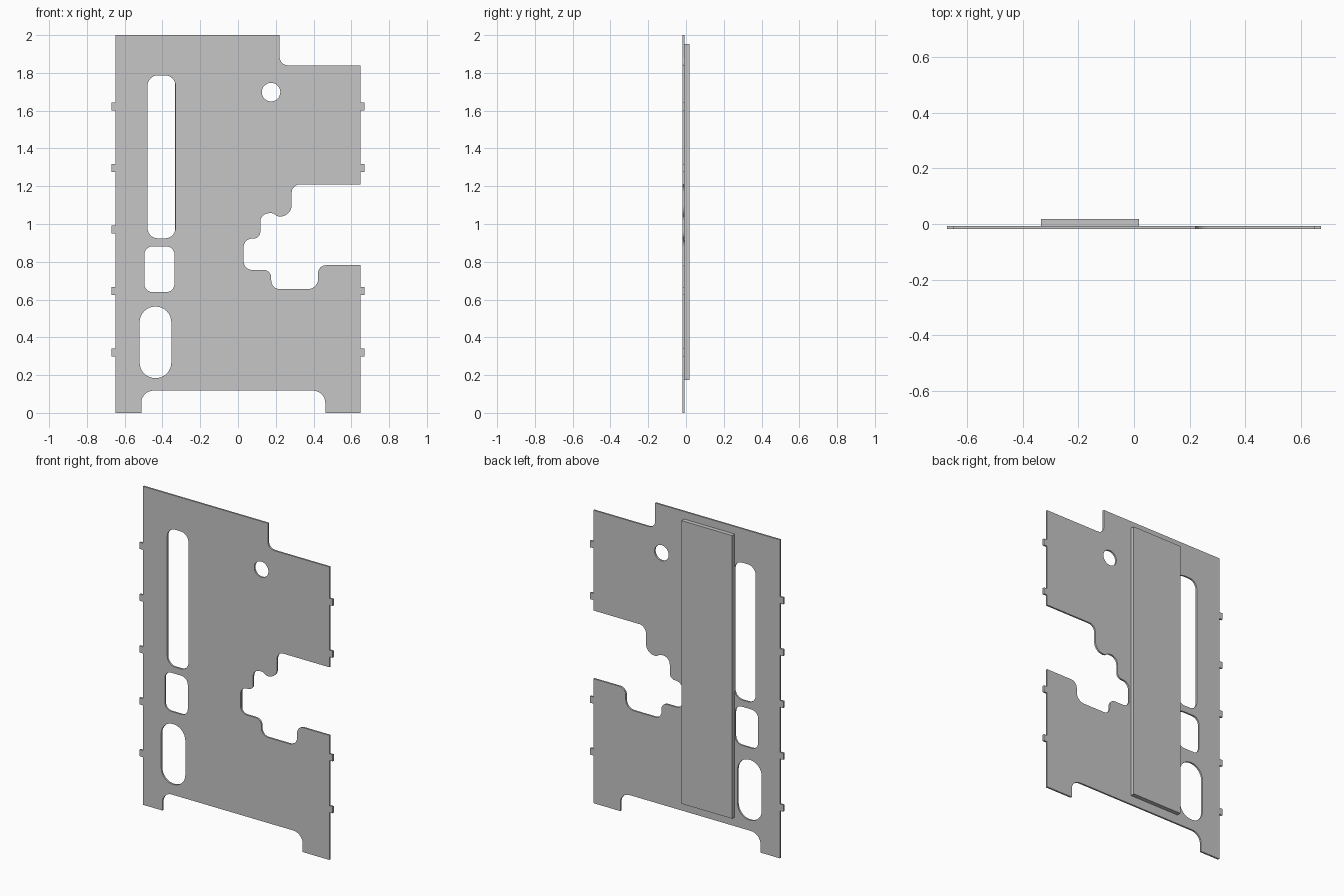
import bpy
import math
from mathutils import Vector

cube = bpy.data.objects.get("Cube")
if cube:
    bpy.data.objects.remove(cube, do_unlink=True)

FRONT, SEAM, BACK = -0.0185, -0.0075, 0.0185
EDGE = 0.648

grey = bpy.data.materials.new("light grey")
grey.use_nodes = True
grey.diffuse_color = (0.565, 0.565, 0.565, 1)
grey.node_tree.nodes["Principled BSDF"].inputs["Base Color"].default_value = grey.diffuse_color


def rounded(corners, steps=8):
    """Turn (x, z, radius) corners into a closed path with filleted corners."""
    path = []
    for i, (x, z, r) in enumerate(corners):
        p = Vector((x, z))
        if r == 0:
            path.append(p)
            continue
        a = (Vector(corners[i - 1][:2]) - p).normalized()
        b = (Vector(corners[(i + 1) % len(corners)][:2]) - p).normalized()
        half = a.angle(b) / 2
        reach = r / math.tan(half)
        centre = p + (a + b).normalized() * (r / math.sin(half))
        start, end = p + a * reach - centre, p + b * reach - centre
        sweep = math.pi - 2 * half
        for k in range(steps + 1):
            t = k / steps
            path.append(centre + (start * math.sin((1 - t) * sweep)
                                  + end * math.sin(t * sweep)) / math.sin(sweep))
    return path


def slot(x0, x1, z0, z1, r):
    return rounded([(x0, z0, r), (x1, z0, r), (x1, z1, r), (x0, z1, r)])


def sheet(name, paths, y0, y1):
    """Fill outline and holes, with thickness from y0 to y1."""
    curve = bpy.data.curves.new(name, 'CURVE')
    curve.dimensions = '2D'
    curve.fill_mode = 'BOTH'
    curve.extrude = (y1 - y0) / 2
    for path in paths:
        spline = curve.splines.new('POLY')
        spline.points.add(len(path) - 1)
        for point, co in zip(spline.points, path):
            point.co = (co.x, co.y, 0, 1)
        spline.use_cyclic_u = True
    helper = bpy.data.objects.new(name + " helper", curve)
    bpy.context.collection.objects.link(helper)
    graph = bpy.context.evaluated_depsgraph_get()
    mesh = bpy.data.meshes.new_from_object(helper.evaluated_get(graph))
    bpy.data.objects.remove(helper, do_unlink=True)
    mesh.materials.clear()
    mesh.materials.append(grey)
    mesh.polygons.foreach_set("use_smooth", [False] * len(mesh.polygons))
    obj = bpy.data.objects.new(name, mesh)
    obj.rotation_euler.x = math.pi / 2
    obj.location.y = (y0 + y1) / 2
    bpy.context.collection.objects.link(obj)


def box(name, x0, x1, y0, y1, z0, z1):
    bpy.ops.mesh.primitive_cube_add(size=1, location=((x0 + x1) / 2, (y0 + y1) / 2, (z0 + z1) / 2))
    obj = bpy.context.object
    obj.name = name
    obj.scale = (x1 - x0, y1 - y0, z1 - z0)
    obj.data.materials.append(grey)


# Panel outline: foot cut-out, stepped side opening, top corner notch
outline = rounded([
    (-EDGE, 0, 0), (-0.512, 0, 0), (-0.512, 0.118, 0.065), (0.462, 0.118, 0.065),
    (0.462, 0, 0), (EDGE, 0, 0), (EDGE, 0.782, 0),
    (0.424, 0.782, 0.042), (0.424, 0.655, 0.055), (0.176, 0.655, 0.045),
    (0.176, 0.757, 0.04), (0.03, 0.757, 0.045), (0.03, 0.923, 0.045),
    (0.118, 0.923, 0.035), (0.118, 1.057, 0.045), (0.187, 1.057, 0.03),
    (0.21, 1.04, 0.03), (0.284, 1.04, 0.06), (0.284, 1.21, 0.045),
    (EDGE, 1.21, 0), (EDGE, 1.84, 0), (0.22, 1.84, 0.045), (0.22, 2, 0), (-EDGE, 2, 0)])

# Openings in the panel
round_hole = [Vector((0.175 + 0.049 * math.cos(k * math.tau / 32),
                      1.698 + 0.049 * math.sin(k * math.tau / 32))) for k in range(32)]
holes = [slot(-0.479, -0.331, 0.924, 1.787, 0.055),
         slot(-0.496, -0.336, 0.639, 0.882, 0.045),
         slot(-0.521, -0.353, 0.184, 0.563, 0.083),
         round_hole]
sheet("panel", [outline] + holes, FRONT, SEAM)

# Raised slab on the back
box("back_slab", -0.333, 0.018, SEAM, BACK, 0.175, 1.953)

# Small locating tabs along both side edges
for i in range(5):
    z = 0.32 + i * 0.3255
    box("right_tab", -0.671, -EDGE, FRONT, SEAM, z - 0.021, z + 0.021)
    if i != 2:
        box("left_tab", EDGE, 0.671, FRONT, SEAM, z - 0.021, z + 0.021)
